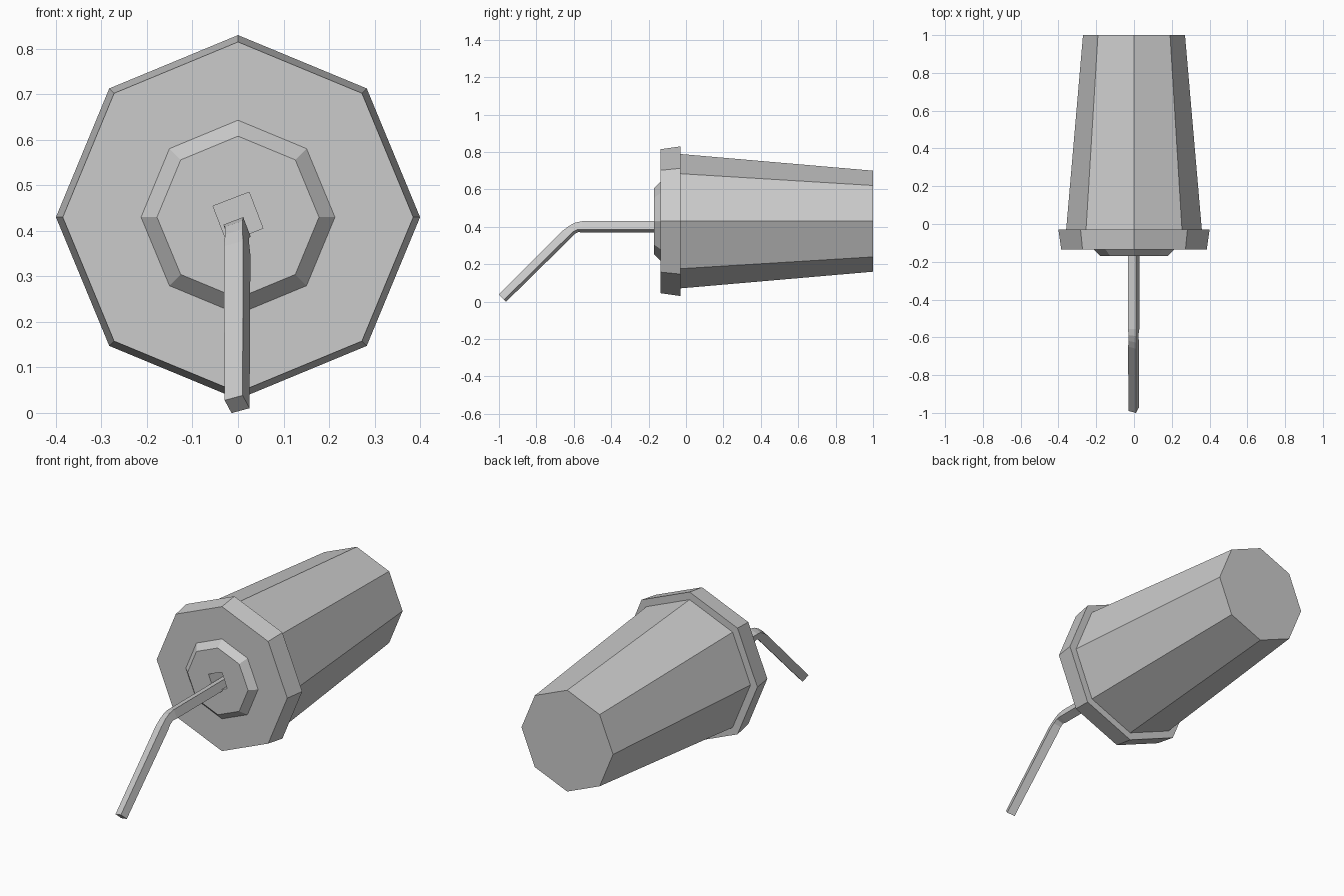
import bpy, bmesh
from math import sin, cos, radians, pi, hypot

if "Cube" in bpy.data.objects:
    bpy.data.objects.remove(bpy.data.objects["Cube"])

CZ = 0.43  # height of the cup axis, which runs along y


def loft(name, rings):
    """Skin a list of equal-length vertex rings and cap both ends."""
    bm = bmesh.new()
    vr = [[bm.verts.new(p) for p in ring] for ring in rings]
    n = len(vr[0])
    for a, b in zip(vr, vr[1:]):
        for i in range(n):
            j = (i + 1) % n
            bm.faces.new((a[i], a[j], b[j], b[i]))
    bm.faces.new(vr[0])
    bm.faces.new(vr[-1])
    bmesh.ops.recalc_face_normals(bm, faces=bm.faces)
    me = bpy.data.meshes.new(name)
    bm.to_mesh(me)
    bm.free()
    ob = bpy.data.objects.new(name, me)
    bpy.context.collection.objects.link(ob)
    return ob


def lathe(name, profile, sides=8, turn=0.0):
    """Revolve (y, radius) points about the cup axis."""
    return loft(name, [[(r * cos(turn + 2 * pi * i / sides), y,
                         CZ + r * sin(turn + 2 * pi * i / sides))
                        for i in range(sides)] for y, r in profile])


# Tapered cup body
lathe("cup_body", [(-0.04, 0.36), (1.0, 0.27)])

# Lid with flared rim and raised centre
lid = lathe("lid", [(-0.03, 0.40), (-0.135, 0.385), (-0.135, 0.213), (-0.17, 0.178)])

# Square straw hole in the lid
cutter = lathe("straw_hole_cutter", [(-0.06, 0.06), (-0.3, 0.06)], 4, radians(66))
cutter.hide_render = True
cutter.hide_set(True)
cut = lid.modifiers.new("straw_hole", 'BOOLEAN')
cut.operation = 'DIFFERENCE'
cut.solver = 'EXACT'
cut.object = cutter

# Bent straw: path points (y, z, radius), pinched at the bend
path = [(-0.055, 0.40, 0.033), (-0.555, 0.40, 0.033), (-0.585, 0.397, 0.029),
        (-0.612, 0.382, 0.029), (-0.64, 0.357, 0.032), (-0.981, 0.019, 0.03)]
rings = []
for i, (y, z, r) in enumerate(path):
    a, b = path[max(i - 1, 0)], path[min(i + 1, len(path) - 1)]
    ty, tz = b[0] - a[0], b[1] - a[1]
    d = hypot(ty, tz)
    uy, uz = tz / d, -ty / d
    ring = []
    for k in range(4):
        ang = radians(66 + 90 * k)
        ring.append((-0.002 + r * cos(ang), y + uy * r * sin(ang), z + uz * r * sin(ang)))
    rings.append(ring)
loft("straw", rings)
